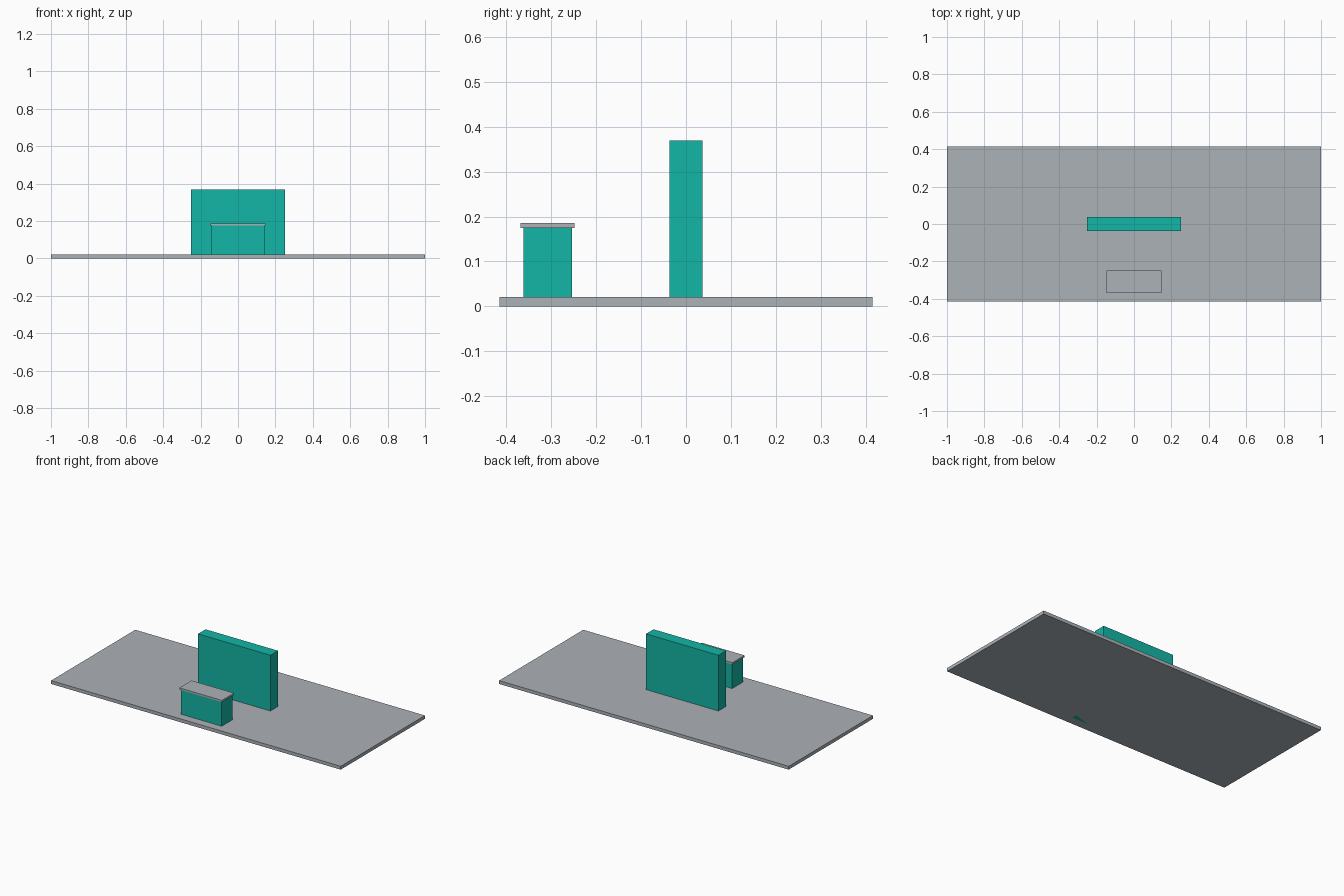
import bpy

if "Cube" in bpy.data.objects:
    bpy.data.objects.remove(bpy.data.objects["Cube"])


def material(name, srgb):
    m = bpy.data.materials.new(name)
    lin = [((c / 255 + 0.055) / 1.055) ** 2.4 for c in srgb]
    m.diffuse_color = (*lin, 1.0)
    m.use_nodes = True
    m.node_tree.nodes["Principled BSDF"].inputs["Base Color"].default_value = m.diffuse_color
    return m


grey = material("cool_grey", (172, 178, 184))
teal = material("teal", (20, 182, 166))


def box(name, x, y, z, mat):
    """Box spanning the given (min, max) ranges."""
    spans = (x, y, z)
    bpy.ops.mesh.primitive_cube_add(size=1, location=[(a + b) / 2 for a, b in spans])
    ob = bpy.context.object
    ob.name = name
    ob.scale = [b - a for a, b in spans]
    bpy.ops.object.transform_apply(location=False, rotation=False, scale=True)
    ob.data.materials.append(mat)
    return ob


# Thin ground slab
box("base_slab", (-1, 1), (-0.415, 0.415), (0, 0.021), grey)
# Tall upright panel in the middle, set through the slab
box("upright_panel", (-0.25, 0.25), (-0.037, 0.037), (0, 0.369), teal)
# Low counter in front with an overhanging top
box("counter_body", (-0.141, 0.141), (-0.362, -0.254), (0, 0.175), teal)
box("counter_top", (-0.147, 0.147), (-0.368, -0.248), (0.175, 0.186), grey)
